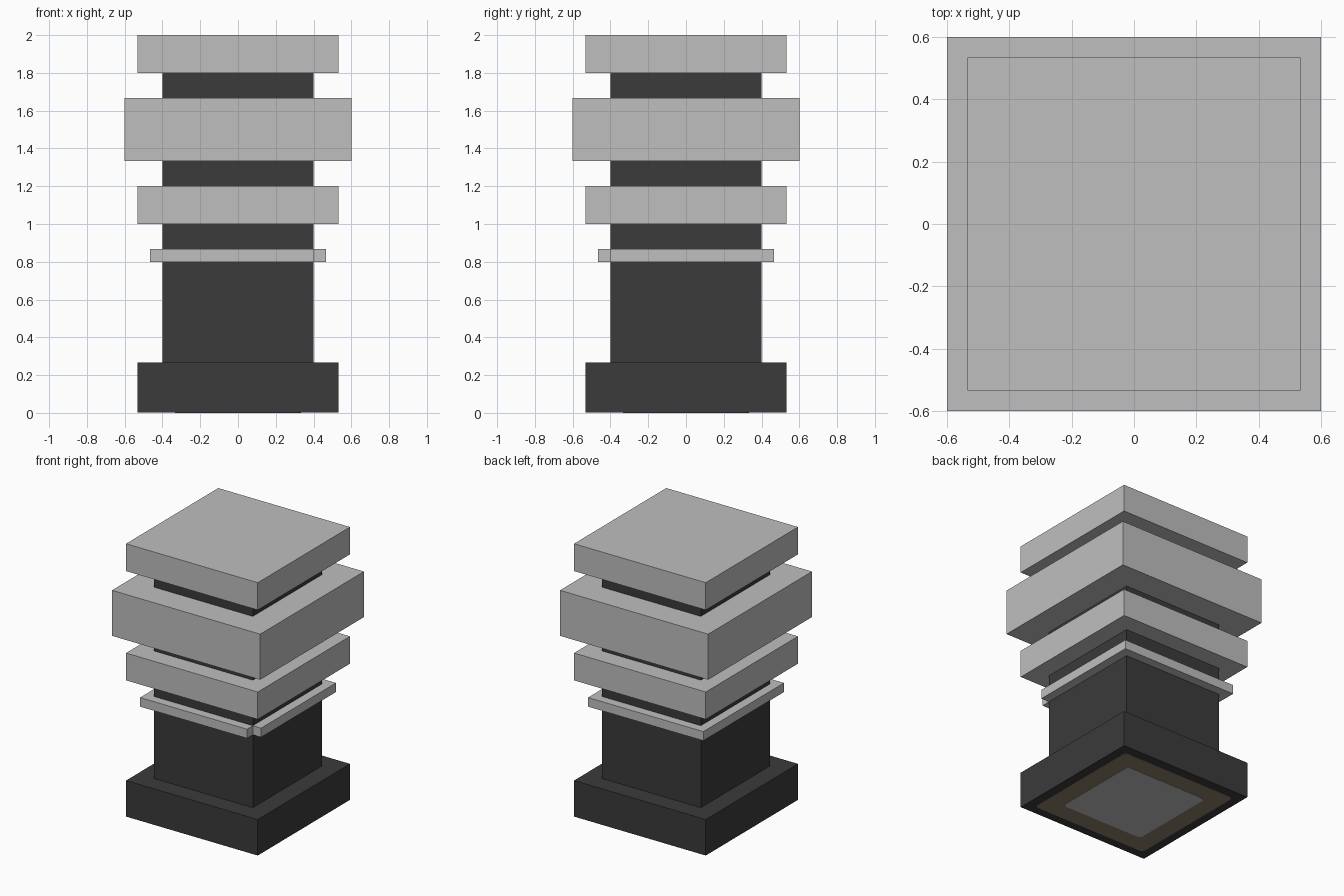
import bpy
import bmesh

cube = bpy.data.objects.get("Cube")
if cube:
    bpy.data.objects.remove(cube, do_unlink=True)


def material(name, srgb):
    lin = [((c + 0.055) / 1.055) ** 2.4 for c in srgb]
    m = bpy.data.materials.new(name)
    m.use_nodes = True
    m.diffuse_color = (*lin, 1)
    m.node_tree.nodes["Principled BSDF"].inputs["Base Color"].default_value = (*lin, 1)
    return m


LIGHT = material("light grey", (0.75, 0.75, 0.75))
DARK = material("dark grey", (0.23, 0.23, 0.23))
BROWN = material("dull brown", (0.54, 0.49, 0.41))


def prism(name, outline, z0, z1, mat, corner=0.0):
    """Extrude a flat outline from z0 to z1, optionally rounding its corners."""
    bm = bmesh.new()
    face = bm.faces.new([bm.verts.new((x, y, z0)) for x, y in outline])
    up = bmesh.ops.extrude_face_region(bm, geom=[face])["geom"]
    for v in up:
        if isinstance(v, bmesh.types.BMVert):
            v.co.z = z1
    if corner:
        upright = [e for e in bm.edges if abs(e.verts[0].co.z - e.verts[1].co.z) > 1e-6]
        bmesh.ops.bevel(bm, geom=upright, offset=corner, segments=3,
                        profile=0.5, affect='EDGES')
    bmesh.ops.recalc_face_normals(bm, faces=bm.faces)
    me = bpy.data.meshes.new(name)
    bm.to_mesh(me)
    bm.free()
    me.materials.append(mat)
    ob = bpy.data.objects.new(name, me)
    bpy.context.collection.objects.link(ob)
    return ob


def square(h):
    return [(-h, -h), (h, -h), (h, h), (-h, h)]


U = 2 / 30  # modelling unit

# Dark foot and shaft
prism("foot", square(8 * U), 0.003, 4 * U, DARK)
prism("shaft", square(6 * U), 4 * U, 27 * U, DARK)

# Thin collar with one open corner at the front
a, b = 6 * U, 7 * U
prism("thin_collar", [(-b, -b), (a, -b), (a, -a), (b, -a), (b, b), (-b, b)],
      12 * U, 13 * U, LIGHT)

# Square slabs around the shaft
for name, half, z0, z1 in (("lower_slab", 8, 15, 18),
                           ("wide_slab", 9, 20, 25),
                           ("top_slab", 8, 27, 30)):
    prism(name, square(half * U), z0 * U, z1 * U, LIGHT)

# Painted plates under the foot
prism("underside_band", square(7 * U), 0.0015, 0.004, BROWN, corner=0.03)
prism("underside_centre", square(5 * U), 0.0, 0.004, LIGHT, corner=0.03)
